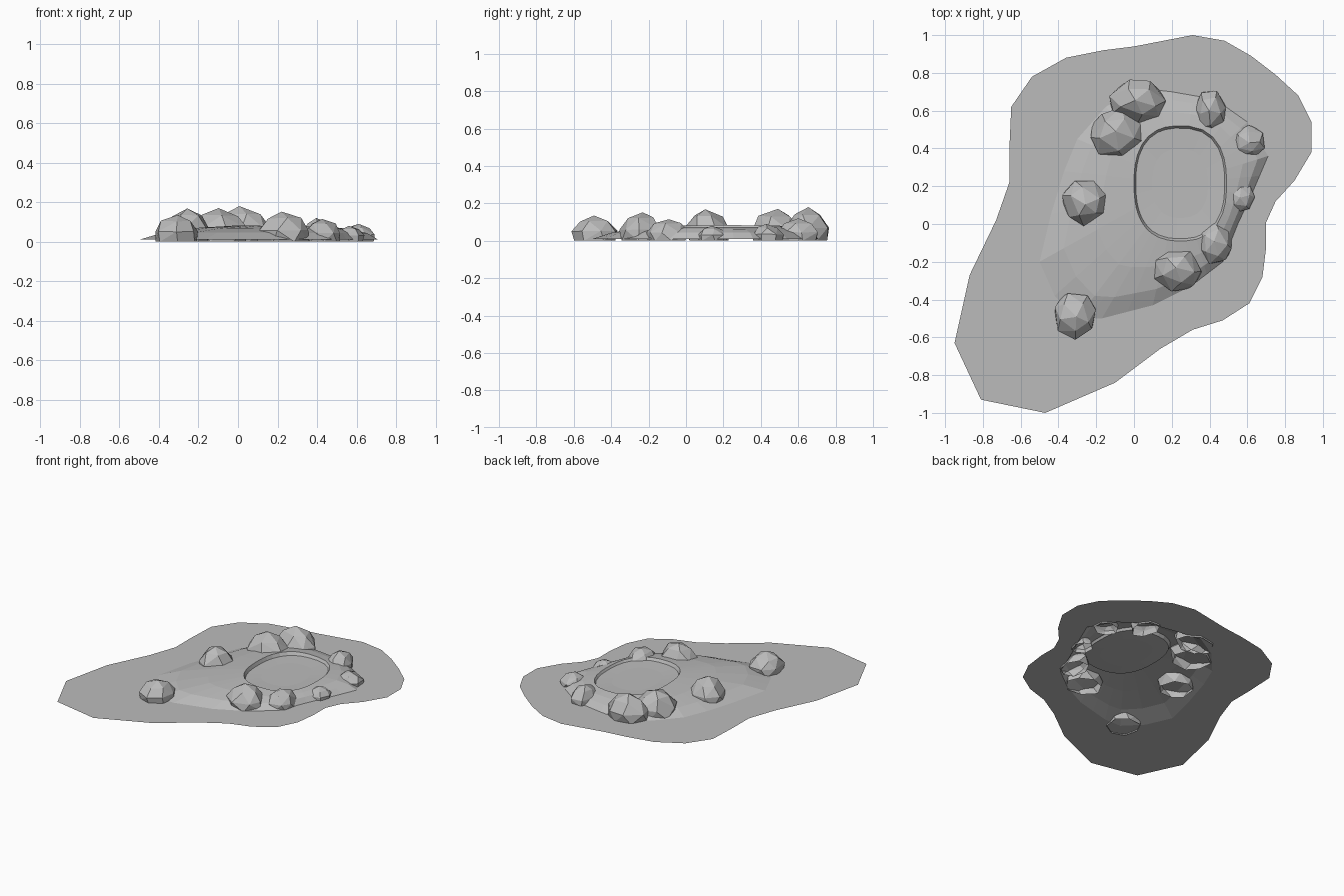
import bpy, bmesh, math, random
from mathutils import Vector

if "Cube" in bpy.data.objects:
    bpy.data.objects.remove(bpy.data.objects["Cube"], do_unlink=True)
random.seed(4)

stone = bpy.data.materials.new("stone_grey")
stone.use_nodes = True
grey = (0.5, 0.5, 0.5, 1)
stone.diffuse_color = grey
stone.node_tree.nodes["Principled BSDF"].inputs["Base Color"].default_value = grey


def finish(name, bm):
    """Turn a bmesh into a flat-shaded stone object."""
    mesh = bpy.data.meshes.new(name)
    bm.to_mesh(mesh)
    bm.free()
    mesh.materials.append(stone)
    obj = bpy.data.objects.new(name, mesh)
    bpy.context.collection.objects.link(obj)
    return obj


def add_loop(bm, points):
    return [bm.verts.new(p) for p in points]


def bridge(bm, lower, upper):
    n = len(lower)
    for i in range(n):
        j = (i + 1) % n
        bm.faces.new((lower[i], lower[j], upper[j], upper[i]))


# Outlines, counter-clockwise
sheet_outline = [(.31, 1), (0, .94), (-.16, .92), (-.36, .88), (-.54, .78), (-.65, .62),
                 (-.66, .39), (-.66, .22), (-.73, .02), (-.87, -.27), (-.95, -.63),
                 (-.81, -.93), (-.47, -1), (-.1, -.84), (.14, -.66), (.31, -.56),
                 (.47, -.51), (.61, -.42), (.68, -.28), (.7, -.12), (.7, .01),
                 (.75, .12), (.85, .23), (.94, .38), (.94, .54), (.87, .68),
                 (.75, .79), (.62, .89), (.48, .97)]
mound_outline = [(.2, .7), (.02, .72), (-.15, .62), (-.3, .45), (-.37, .28), (-.44, .05),
                 (-.5, -.2), (-.42, -.38), (-.3, -.5), (-.17, -.5), (.1, -.43), (.3, -.33),
                 (.47, -.2), (.55, 0), (.62, .15), (.71, .36), (.6, .54), (.43, .66)]
pool_centre = Vector((.245, .215))
GROUND = .01


def pool_point(x, y, scale=1):
    """Point on the rounded pool rim that lies towards (x, y)."""
    d = Vector((x, y)) - pool_centre
    a = math.atan2(d.y / .305, d.x / .245)
    c, s = math.cos(a), math.sin(a)
    r = (abs(c) ** 2.5 + abs(s) ** 2.5) ** -.4 * scale
    return pool_centre + Vector((.245 * c * r, .305 * s * r))


def densify(points):
    """Add a midpoint on every side of an outline."""
    out = []
    for i, p in enumerate(points):
        q = points[(i + 1) % len(points)]
        out += [p, ((p[0] + q[0]) / 2, (p[1] + q[1]) / 2)]
    return out


# Ground sheet, open under the mound
bm = bmesh.new()
for outline in (sheet_outline, mound_outline):
    loop = add_loop(bm, [(x, y, GROUND) for x, y in outline])
    for i, v in enumerate(loop):
        bm.edges.new((loop[i - 1], v))
bmesh.ops.triangle_fill(bm, edges=bm.edges[:], use_beauty=True, normal=(0, 0, 1))
for f in bm.faces:
    f.normal_update()
    if f.normal.z < 0:
        f.normal_flip()
finish("ground_sheet", bm)

# Mound rising to the pool rim, then the pool wall and floor
bm = bmesh.new()
outer = densify(mound_outline)
rings = []
for t, z in ((0, GROUND), (.25, .045), (.6, .066), (1, .078)):
    ring = []
    for x, y in outer:
        p = Vector((x, y)).lerp(pool_point(x, y), t)
        tilt = .02 * t * (pool_centre.x - p.x)
        ring.append((p.x, p.y, z + tilt))
    rings.append(add_loop(bm, ring))
for scale, z in ((.96, .058), (.6, .054)):
    rings.append(add_loop(bm, [(*pool_point(x, y, scale), z) for x, y in outer]))
for lower, upper in zip(rings, rings[1:]):
    bridge(bm, lower, upper)
bm.faces.new(rings[-1])
finish("mound_with_pool", bm)


# Boulders: faceted domes, open underneath
def boulder(name, x, y, rx, ry, top):
    bm = bmesh.new()
    for count, r, z in ((7, .95, 0), (7, 1, .4), (5, .66, .82), (1, .1, 1)):
        turn = random.uniform(0, math.tau)
        for i in range(count):
            a = turn + math.tau * (i + random.uniform(-.15, .15)) / count
            k = r * random.uniform(.93, 1.05)
            lift = z * random.uniform(.92, 1) if z < 1 else 1
            bm.verts.new((x + rx * k * math.cos(a), y + ry * k * math.sin(a), top * lift))
    bmesh.ops.convex_hull(bm, input=bm.verts[:])
    bm.normal_update()
    base = [f for f in bm.faces if f.normal.z < -.95]
    bmesh.ops.delete(bm, geom=base, context="FACES")
    bmesh.ops.dissolve_limit(bm, angle_limit=math.radians(9), verts=bm.verts[:], edges=bm.edges[:])
    finish(name, bm)


for name, *shape in (
        ("back_boulder", .02, .65, .15, .115, .18),
        ("back_left_boulder", -.09, .48, .145, .135, .17),
        ("side_boulder", -.26, .115, .12, .12, .168),
        ("front_boulder", -.315, -.485, .118, .125, .135),
        ("front_right_boulder", .23, -.24, .135, .115, .152),
        ("front_right_small_boulder", .43, -.1, .095, .115, .115),
        ("right_small_boulder", .567, .14, .07, .08, .08),
        ("right_boulder", .605, .435, .09, .085, .09),
        ("back_right_boulder", .405, .6, .085, .115, .12)):
    boulder(name, *shape)
